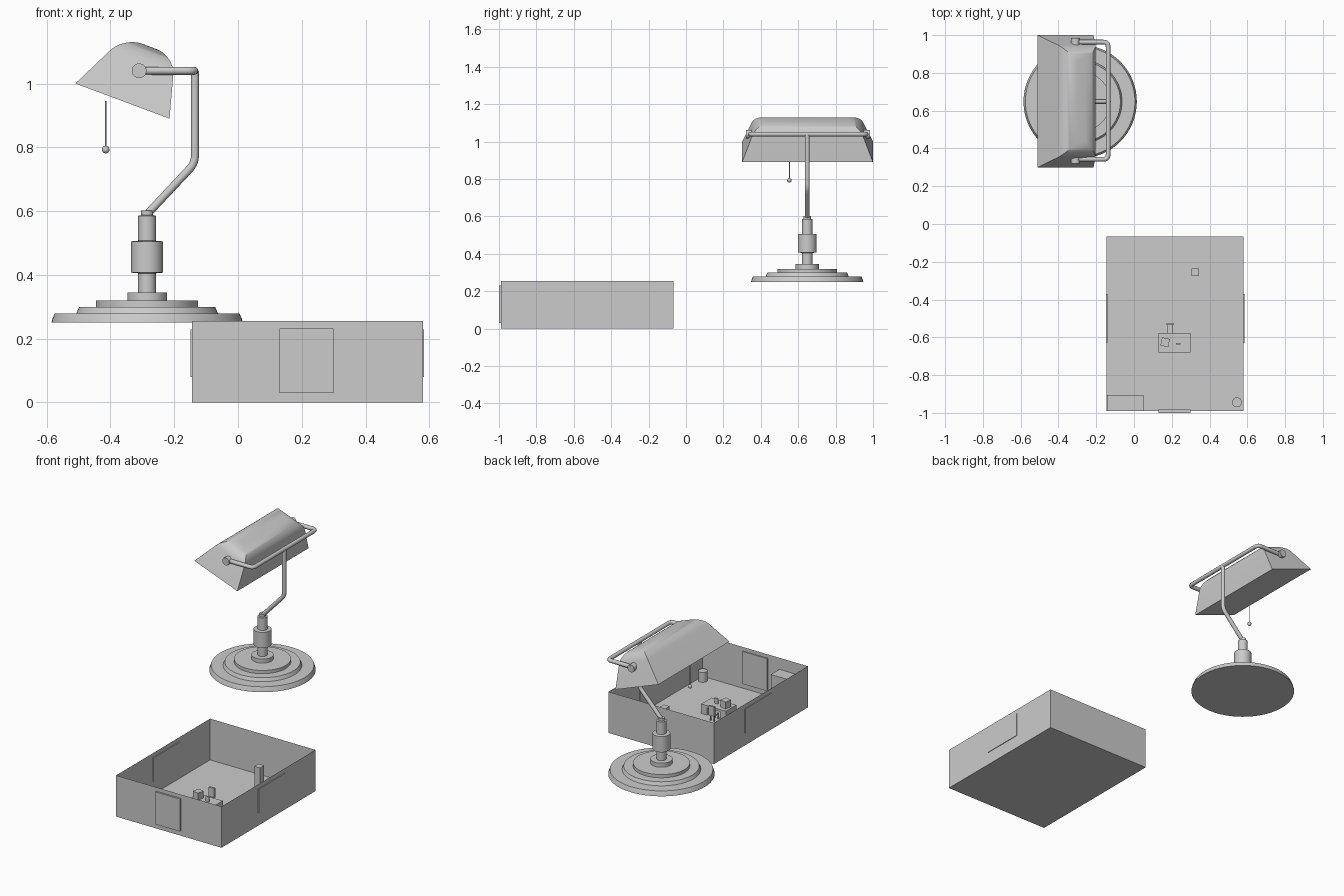
import bpy, bmesh, math
from mathutils import Vector

if "Cube" in bpy.data.objects:
    bpy.data.objects.remove(bpy.data.objects["Cube"])

LX, LY = -0.285, 0.648      # lamp axis


def obj(name, bm, smooth=False):
    bmesh.ops.recalc_face_normals(bm, faces=bm.faces)
    me = bpy.data.meshes.new(name)
    bm.to_mesh(me)
    bm.free()
    o = bpy.data.objects.new(name, me)
    bpy.context.collection.objects.link(o)
    if smooth:
        bpy.ops.object.select_all(action='DESELECT')
        o.select_set(True)
        bpy.context.view_layer.objects.active = o
        bpy.ops.object.shade_smooth_by_angle(angle=math.radians(35))
    return o


def box(name, x0, x1, y0, y1, z0, z1, turn=0):
    bm = bmesh.new()
    bmesh.ops.create_cube(bm, size=1)
    bmesh.ops.scale(bm, vec=(x1 - x0, y1 - y0, z1 - z0), verts=bm.verts)
    o = obj(name, bm)
    o.location = ((x0 + x1) / 2, (y0 + y1) / 2, (z0 + z1) / 2)
    o.rotation_euler.z = turn
    return o


def lathe(name, profile, loc, seg=64, tilt=0):
    bm = bmesh.new()
    rings = []
    for r, z in profile:
        rings.append([bm.verts.new((r * math.cos(2 * math.pi * i / seg),
                                    r * math.sin(2 * math.pi * i / seg), z)) for i in range(seg)])
    for a, b in zip(rings, rings[1:]):
        for i in range(seg):
            j = (i + 1) % seg
            bm.faces.new((a[i], a[j], b[j], b[i]))
    bm.faces.new(rings[0])
    bm.faces.new(rings[-1])
    o = obj(name, bm, True)
    o.location = loc
    o.rotation_euler.x = tilt
    return o


def rounded(points, r=0.025, steps=5):
    # replace inner path corners with small arcs
    p = [Vector(q) for q in points]
    out = [p[0]]
    for a, b, c in zip(p, p[1:], p[2:]):
        s, e = b + (a - b).normalized() * r, b + (c - b).normalized() * r
        for k in range(steps + 1):
            t = k / steps
            out.append(s * (1 - t) ** 2 + b * 2 * t * (1 - t) + e * t ** 2)
    return out + [p[-1]]


def tube(name, points, r):
    cu = bpy.data.curves.new(name, 'CURVE')
    cu.dimensions = '3D'
    cu.bevel_depth = r
    cu.bevel_resolution = 4
    cu.use_fill_caps = True
    sp = cu.splines.new('POLY')
    sp.points.add(len(points) - 1)
    for q, v in zip(sp.points, points):
        q.co = (*v, 1)
    o = bpy.data.objects.new(name, cu)
    bpy.context.collection.objects.link(o)
    return o


# stepped lamp base and stem
lathe("lamp_base", [(0.30, 0.25), (0.297, 0.262), (0.29, 0.279), (0.222, 0.279), (0.213, 0.30),
                    (0.16, 0.30), (0.16, 0.32), (0.062, 0.32), (0.062, 0.345), (0.03, 0.345)],
      (LX, LY, 0))
lathe("lamp_stem", [(0.028, 0.345), (0.028, 0.405), (0.05, 0.407), (0.05, 0.505), (0.028, 0.507),
                    (0.028, 0.585), (0.019, 0.587), (0.019, 0.602)], (LX, LY, 0), 40)

# bent arm, yoke and end knobs
tube("lamp_arm", rounded([(LX, LY, 0.59), (-0.135, LY, 0.75), (-0.135, LY, 1.04)]), 0.0125)
tube("shade_yoke", rounded([(-0.31, 0.963, 1.04), (-0.137, 0.963, 1.04),
                            (-0.137, 0.343, 1.04), (-0.31, 0.343, 1.04)]), 0.0125)
for side, y in (("back", 0.962), ("front", 0.344)):
    lathe("yoke_knob_" + side, [(0.023, -0.023), (0.023, 0.023)], (-0.31, y, 1.04), 32, math.pi / 2)

# tilted shade: tapered block with its top edges rounded
e, n = Vector((0.937, 0, -0.349)), Vector((0.349, 0, 0.937))
bm = bmesh.new()
loops = []
for u0, u1, d, h in ((0, 0.315, 0, 0.35), (0.092, 0.262, 0.19, 0.275)):
    loops.append([bm.verts.new(Vector((-0.51, 0.65 + s * h, 1.0)) + e * u + n * d)
                  for u, s in ((u0, -1), (u1, -1), (u1, 1), (u0, 1))])
lo, hi = loops
for i in range(4):
    j = (i + 1) % 4
    bm.faces.new((lo[i], lo[j], hi[j], hi[i]))
bm.faces.new(lo)
top = bm.faces.new(hi)
bmesh.ops.recalc_face_normals(bm, faces=bm.faces)
bmesh.ops.bevel(bm, geom=list(top.edges), offset=0.06, offset_type='OFFSET', segments=8,
                profile=0.5, affect='EDGES')
obj("lamp_shade", bm, True)

# pull chain
tube("pull_chain", [(-0.415, 0.553, 0.945), (-0.415, 0.553, 0.795)], 0.0025)
bm = bmesh.new()
bmesh.ops.create_uvsphere(bm, u_segments=20, v_segments=12, radius=0.012)
obj("pull_chain_ball", bm, True).location = (-0.415, 0.553, 0.793)

# open-topped room with thin walls
room = box("room_shell", -0.145, 0.58, -0.99, -0.067, 0, 0.256)
bm = bmesh.new()
bm.from_mesh(room.data)
bmesh.ops.delete(bm, geom=[f for f in bm.faces if f.normal.z > 0.9], context='FACES')
bm.to_mesh(room.data)
bm.free()

# wall panels: windows on both sides, door at the front
for side, x in (("left", -0.145), ("right", 0.58)):
    box("window_" + side, x - 0.004, x + 0.004, -0.63, -0.37, 0.08, 0.228)
box("door", 0.13, 0.30, -1.0, -0.983, 0.03, 0.232)

# furniture
box("corner_cabinet", -0.144, 0.05, -0.989, -0.905, 0.001, 0.185)
box("post", 0.305, 0.345, -0.275, -0.235, 0.001, 0.16)
lathe("waste_bin", [(0.026, 0.001), (0.026, 0.062)], (0.545, -0.944, 0), 24)
box("desk_top", 0.13, 0.30, -0.68, -0.578, 0.046, 0.06)
for side, x in (("left", 0.13), ("right", 0.26)):
    box("desk_pedestal_" + side, x, x + 0.04, -0.68, -0.578, 0.001, 0.047)
box("desk_front_panel", 0.16, 0.27, -0.68, -0.672, 0.001, 0.047)
box("desk_monitor", 0.144, 0.186, -0.648, -0.604, 0.06, 0.103, math.radians(-12))
box("desk_ornament", 0.222, 0.246, -0.638, -0.63, 0.06, 0.092)

# chair
box("chair_seat", 0.176, 0.206, -0.577, -0.53, 0.032, 0.04)
box("chair_back", 0.172, 0.21, -0.535, -0.523, 0.035, 0.095)
for i, x in enumerate((0.176, 0.20)):
    for j, y in enumerate((-0.577, -0.534)):
        box(f"chair_leg_{i}{j}", x, x + 0.006, y, y + 0.006, 0.001, 0.034)
